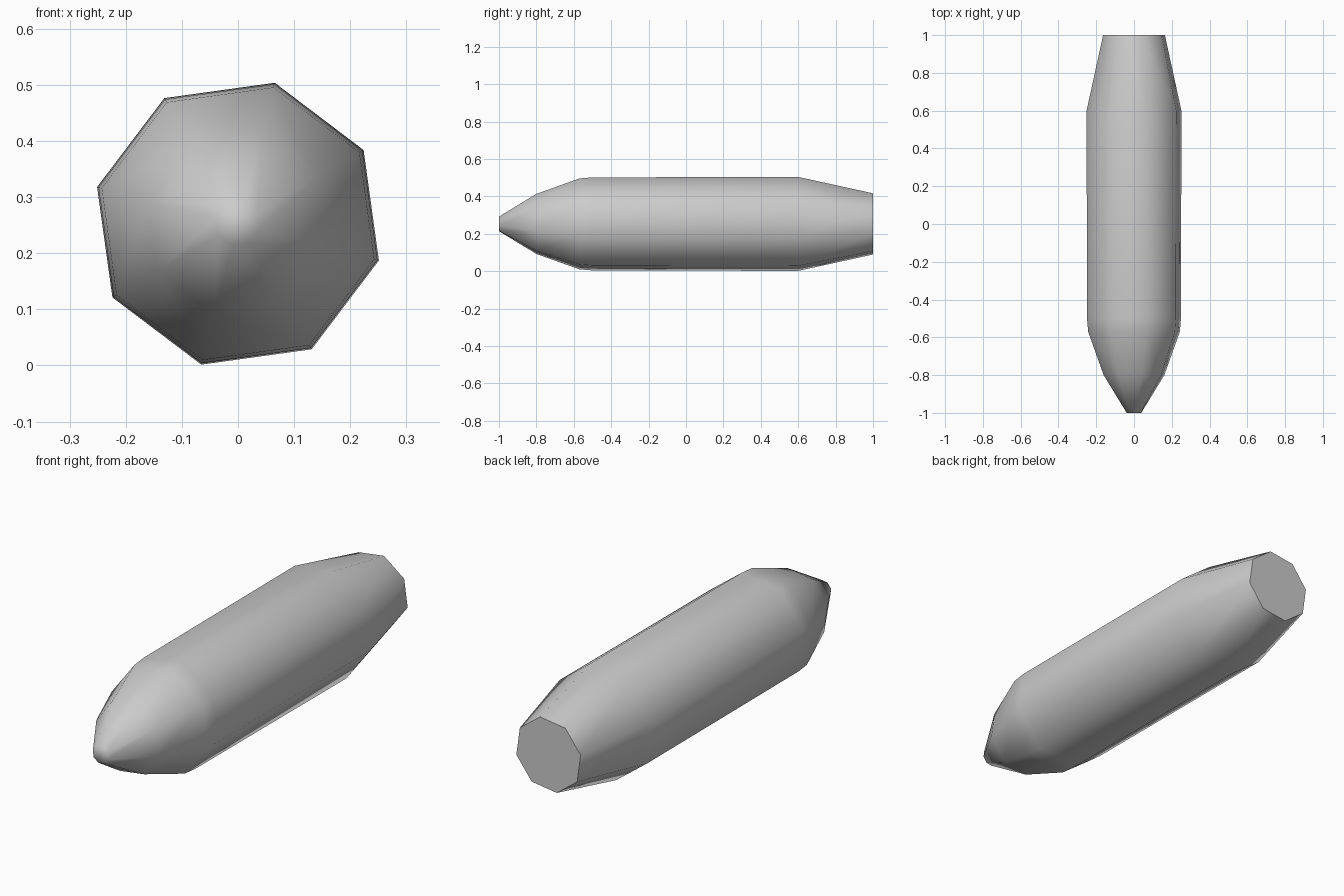
import bpy, bmesh
from math import sin, cos, pi, radians

cube = bpy.data.objects.get("Cube")
if cube:
    bpy.data.objects.remove(cube, do_unlink=True)

SIDES = 8
ROLL = radians(30.4)
CENTRE_Z = 0.2525
# (y, radius) from the nose tip to the flat tail
PROFILE = [(-1, 0.04), (-0.8, 0.166), (-0.57, 0.251),
           (-0.5, 0.257), (0.6, 0.2595), (1, 0.169)]

grey = bpy.data.materials.new("plain grey")
grey.use_nodes = True
grey.diffuse_color = (0.6, 0.6, 0.6, 1)
grey.node_tree.nodes["Principled BSDF"].inputs["Base Color"].default_value = grey.diffuse_color

# Eight-sided body swept along y
bm = bmesh.new()
rings = []
for y, r in PROFILE:
    angles = [ROLL + 2 * pi * i / SIDES for i in range(SIDES)]
    rings.append([bm.verts.new((r * cos(a), y, CENTRE_Z + r * sin(a))) for a in angles])
for a, b in zip(rings, rings[1:]):
    for i in range(SIDES):
        j = (i + 1) % SIDES
        bm.faces.new((a[i], a[j], b[j], b[i]))

# Nose tip and tail caps
bm.faces.new(rings[0])
bm.faces.new(rings[-1])
bmesh.ops.recalc_face_normals(bm, faces=bm.faces)

mesh = bpy.data.meshes.new("pointed_body")
bm.to_mesh(mesh)
bm.free()
mesh.materials.append(grey)
body = bpy.data.objects.new("pointed_body", mesh)
bpy.context.collection.objects.link(body)

# Smooth sides and nose, crisp tail edge
bpy.ops.object.select_all(action='DESELECT')
body.select_set(True)
bpy.context.view_layer.objects.active = body
bpy.ops.object.shade_smooth_by_angle(angle=radians(65))
